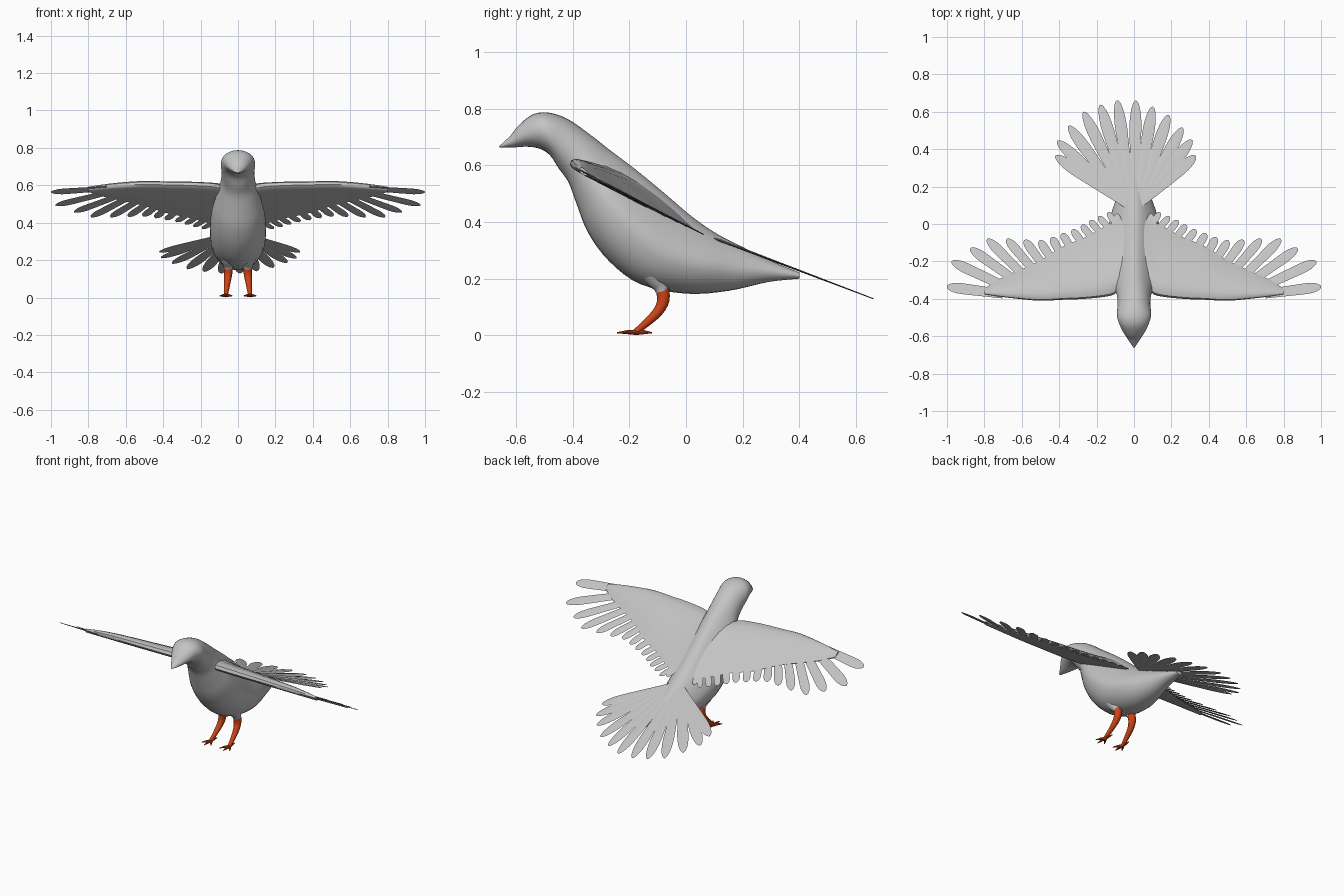
import bpy, bmesh, math
from mathutils import Vector

if "Cube" in bpy.data.objects:
    bpy.data.objects.remove(bpy.data.objects["Cube"])


def material(name, rgb):
    m = bpy.data.materials.new(name)
    m.diffuse_color = (*rgb, 1)
    m.use_nodes = True
    m.node_tree.nodes["Principled BSDF"].inputs["Base Color"].default_value = m.diffuse_color
    return m


grey = material("plumage grey", (0.55, 0.55, 0.55))
orange = material("leg orange", (0.60, 0.055, 0.008))


def loft(bm, rings):
    """Join closed rings of points into a capped skin."""
    vs = [[bm.verts.new(p) for p in r] for r in rings]
    n = len(vs[0])
    for a, b in zip(vs, vs[1:]):
        for i in range(n):
            j = (i + 1) % n
            bm.faces.new((a[i], a[j], b[j], b[i]))
    bm.faces.new(vs[0][::-1])
    bm.faces.new(vs[-1])


def finish(bm, name, mat, mirror=False, angle=40):
    bmesh.ops.recalc_face_normals(bm, faces=bm.faces)
    me = bpy.data.meshes.new(name)
    bm.to_mesh(me)
    bm.free()
    me.materials.append(mat)
    ob = bpy.data.objects.new(name, me)
    bpy.context.collection.objects.link(ob)
    bpy.ops.object.select_all(action='DESELECT')
    ob.select_set(True)
    bpy.context.view_layer.objects.active = ob
    bpy.ops.object.shade_smooth_by_angle(angle=math.radians(angle))
    if mirror:
        mod = ob.modifiers.new("mirror", 'MIRROR')
        mod.use_mirror_merge = False
    return ob


def smooth_rows(rows, steps):
    """Catmull-Rom interpolation through rows of numbers."""
    out = []
    for k in range(len(rows) - 1):
        p0, p1 = rows[max(k - 1, 0)], rows[k]
        p2, p3 = rows[k + 1], rows[min(k + 2, len(rows) - 1)]
        for s in range(steps):
            t = s / steps
            out.append([0.5 * (2 * b + (c - a) * t + (2 * a - 5 * b + 4 * c - d) * t * t
                               + (3 * b - a - 3 * c + d) * t ** 3)
                        for a, b, c, d in zip(p0, p1, p2, p3)])
    return out + [list(rows[-1])]


# Body and head: tilted sections (top y, top z, bottom y, bottom z, half width, ridge)
sections = [
    (-.66, .668, -.658, .664, .004, 0), (-.62, .705, -.615, .663, .032, .1),
    (-.595, .737, -.56, .666, .058, .05), (-.545, .778, -.515, .658, .08, -.05),
    (-.49, .787, -.48, .635, .092, -.05), (-.42, .765, -.45, .59, .088, 0),
    (-.34, .71, -.415, .54, .092, .1), (-.27, .655, -.385, .46, .112, .3),
    (-.18, .587, -.345, .36, .138, .4), (-.08, .505, -.27, .26, .15, .4),
    (.02, .42, -.16, .18, .145, .35), (.11, .358, 0, .147, .122, .3),
    (.2, .312, .15, .157, .08, .2), (.3, .263, .29, .188, .045, .1),
    (.4, .222, .4, .2, .02, 0)]
rings = []
for ty, tz, by, bz, w, ridge in smooth_rows(sections, 4):
    ring = []
    for i in range(28):
        a = 2 * math.pi * i / 28
        s, c = math.sin(a), math.cos(a)
        k = (s + 1) / 2
        ring.append((w * c * (1 - ridge * max(s, 0)), by + (ty - by) * k, bz + (tz - bz) * k))
    rings.append(ring)
bm = bmesh.new()
loft(bm, rings)
finish(bm, "body", grey, angle=50)


def feather(bm, root, tip, w0, w1, plane, thick=0.005):
    """Slim plate with a rounded tip, lying on a sloping plane."""
    root, tip = Vector(root), Vector(tip)
    d = (tip - root).normalized()
    side = Vector((-d.y, d.x))
    rings = []
    for t in (0, .2, .4, .6, .72, .8, .87, .93, .97, .99, .999):
        w = w0 + (w1 - w0) * min(1, t / .7)
        if t > .75:
            w *= math.sqrt(1 - ((t - .75) / .25) ** 2)
        c = root.lerp(tip, t)
        l, r = c + side * w, c - side * w
        h = thick * (1 - .6 * t)
        z = plane(c.y)
        rings.append([(l.x, l.y, plane(l.y)), (c.x, c.y, z + h),
                      (r.x, r.y, plane(r.y)), (c.x, c.y, z - h)])
    loft(bm, rings)


def wing_plane(y):
    return .56 - .52 * (y + .33)


def tail_plane(y):
    return .335 - .38 * (y - .12)


# Wing blade: stations (x, leading y, trailing y, thickness)
stations = [(0, -.33, .05, .07), (.08, -.36, .015, .062), (.13, -.385, .0, .056),
            (.26, -.40, -.07, .05), (.38, -.405, -.12, .045), (.5, -.41, -.195, .04),
            (.62, -.40, -.25, .033), (.72, -.388, -.295, .022), (.80, -.375, -.345, .01)]
chord = [(1 - math.cos(math.pi * i / 10)) / 2 for i in range(11)]
rings = []
for x, lead, trail, th in smooth_rows(stations, 3):
    ring = []
    for up, ts in ((th, chord), (-.008, chord[-2:0:-1])):
        for t in ts:
            y = lead + (trail - lead) * t
            p = 2.6 * math.sqrt(t) * (1 - t)
            edge = .003 if up > 0 else -.003
            ring.append((x, y, wing_plane(y) + up * p + edge))
    rings.append(ring)
bm = bmesh.new()
loft(bm, rings)
finish(bm, "wing_blade", grey, mirror=True)

# Flight feathers fan out from the notches along the trailing edge
tips = [(1.0, -.335), (.975, -.2), (.875, -.13), (.785, -.08), (.68, -.08), (.585, -.085),
        (.505, -.088), (.44, -.07), (.385, -.05), (.33, -.03), (.28, -.005), (.235, .02),
        (.19, .04), (.14, .062), (.095, .055)]
notches = [(.78, -.385), (.76, -.345), (.70, -.285), (.65, -.26), (.58, -.24), (.53, -.21),
           (.475, -.185), (.43, -.155), (.38, -.12), (.32, -.095), (.26, -.07), (.22, -.04),
           (.17, -.02), (.12, .0), (.08, .01)]
bm = bmesh.new()
for i, tip in enumerate(tips):
    a = Vector(notches[i])
    b = Vector(notches[min(i + 1, len(notches) - 1)])
    mid, t = (a + b) / 2, Vector(tip)
    root = mid - (t - mid).normalized() * .07
    feather(bm, root, t, .024 - .0006 * i, .029 - .0009 * i, wing_plane)
finish(bm, "wing_feathers", grey, mirror=True)

# Tail fan, swung slightly to one side
tail_tips = [(-.42, .365), (-.41, .445), (-.35, .525), (-.27, .60), (-.18, .638), (-.09, .662),
             (.01, .66), (.10, .628), (.185, .583), (.26, .515), (.31, .45), (.33, .365)]
bm = bmesh.new()
for tip in tail_tips:
    feather(bm, (tip[0] * .1, .10), tip, .014, .032, tail_plane)
finish(bm, "tail_feathers", grey)


def tube(bm, path, n=12):
    """Round tube through (x, y, z, radius) points."""
    pts = [Vector(p[:3]) for p in path]
    rings = []
    for i, p in enumerate(pts):
        d = (pts[min(i + 1, len(pts) - 1)] - pts[max(i - 1, 0)]).normalized()
        ref = Vector((1, 0, 0)) if abs(d.x) < .9 else Vector((0, 0, 1))
        v = d.cross(ref).normalized()
        u = v.cross(d)
        rings.append([p + path[i][3] * (u * math.cos(2 * math.pi * k / n)
                                        + v * math.sin(2 * math.pi * k / n)) for k in range(n)])
    loft(bm, rings)


# Feathered thighs
bm = bmesh.new()
tube(bm, smooth_rows([(.06, -.13, .27, .06), (.055, -.11, .21, .042), (.052, -.09, .175, .028),
                      (.052, -.083, .155, .023)], 3), 16)
finish(bm, "thigh", grey, mirror=True)

# Bent legs
bm = bmesh.new()
tube(bm, smooth_rows([(.051, -.084, .165, .024), (.053, -.08, .125, .022), (.057, -.098, .085, .018),
                      (.061, -.138, .045, .014), (.065, -.18, .011, .010)], 3))
finish(bm, "leg", orange, mirror=True)

# Three front toes and one hind toe
bm = bmesh.new()
for x, y in ((.03, -.225), (.066, -.243), (.098, -.222), (.062, -.12)):
    tube(bm, [(.065, -.175, .010, .009), ((.065 + x) / 2, (y - .175) / 2, .011, .007),
              (x, y, .009, .002)], 8)
finish(bm, "toes", orange, mirror=True)
